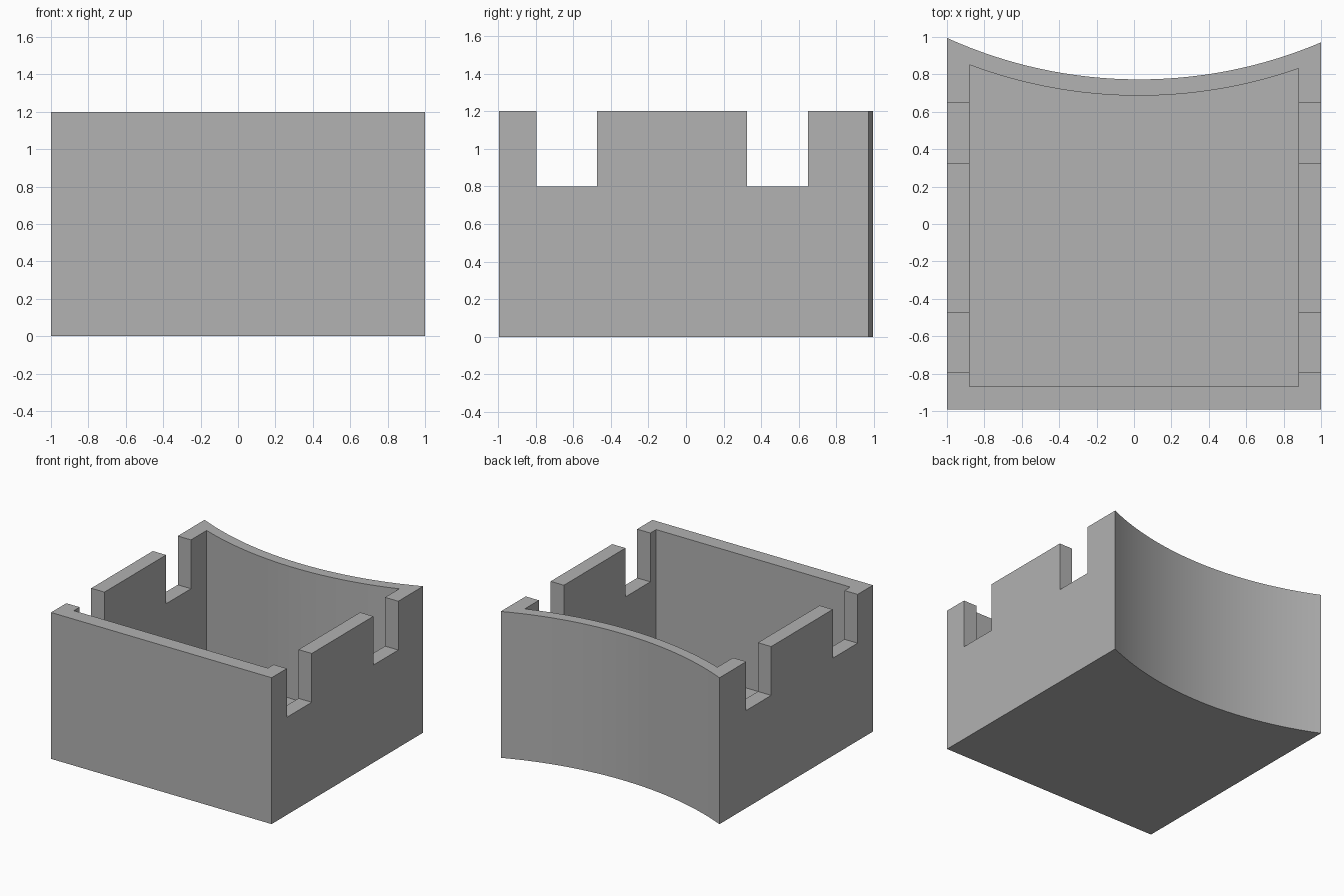
import bpy, bmesh
from math import sqrt

if "Cube" in bpy.data.objects:
    bpy.data.objects.remove(bpy.data.objects["Cube"], do_unlink=True)

HEIGHT, FLOOR, NOTCH_Z = 1.2, 0.12, 0.8
ARC_X, ARC_Y = 0.027, 3.263      # shared centre of the concave back wall
SEGMENTS = 32

grey = bpy.data.materials.new("plain grey")
grey.use_nodes = True
colour = (0.445, 0.445, 0.445, 1)
grey.diffuse_color = colour
grey.node_tree.nodes["Principled BSDF"].inputs["Base Color"].default_value = colour


def tray_outline(half_width, front, radius):
    """Straight front and sides, with a back edge curving inward."""
    points = [(-half_width, front), (half_width, front)]
    for i in range(SEGMENTS + 1):
        x = half_width * (1 - 2 * i / SEGMENTS)
        points.append((x, ARC_Y - sqrt(radius ** 2 - (x - ARC_X) ** 2)))
    return points


def prism(name, outline, bottom, top):
    bm = bmesh.new()
    base = bm.faces.new([bm.verts.new((x, y, bottom)) for x, y in outline])
    extruded = bmesh.ops.extrude_face_region(bm, geom=[base])["geom"]
    for v in extruded:
        if isinstance(v, bmesh.types.BMVert):
            v.co.z = top
    bmesh.ops.recalc_face_normals(bm, faces=bm.faces)
    mesh = bpy.data.meshes.new(name)
    bm.to_mesh(mesh)
    bm.free()
    mesh.materials.append(grey)
    obj = bpy.data.objects.new(name, mesh)
    bpy.context.collection.objects.link(obj)
    return obj


def cut(target, cutter):
    cutter.hide_render = True
    mod = target.modifiers.new("cut", "BOOLEAN")
    mod.operation, mod.solver, mod.object = "DIFFERENCE", "EXACT", cutter
    bpy.context.view_layer.objects.active = target
    bpy.ops.object.modifier_apply(modifier=mod.name)
    bpy.data.objects.remove(cutter, do_unlink=True)


# Solid body, then the hollow inside it
tray = prism("open_tray", tray_outline(1, -0.993, 2.49), 0, HEIGHT)
cut(tray, prism("cavity", tray_outline(0.88, -0.87, 2.577), FLOOR, HEIGHT + 0.2))

# Two slots through the top of both side walls
for y0, y1 in ((-0.795, -0.473), (0.325, 0.648)):
    slot = [(-1.2, y0), (1.2, y0), (1.2, y1), (-1.2, y1)]
    cut(tray, prism("slot", slot, NOTCH_Z, HEIGHT + 0.3))

# Smooth curve, crisp corners
bpy.ops.object.select_all(action="DESELECT")
tray.select_set(True)
bpy.context.view_layer.objects.active = tray
bpy.ops.object.shade_smooth_by_angle(angle=0.5)
